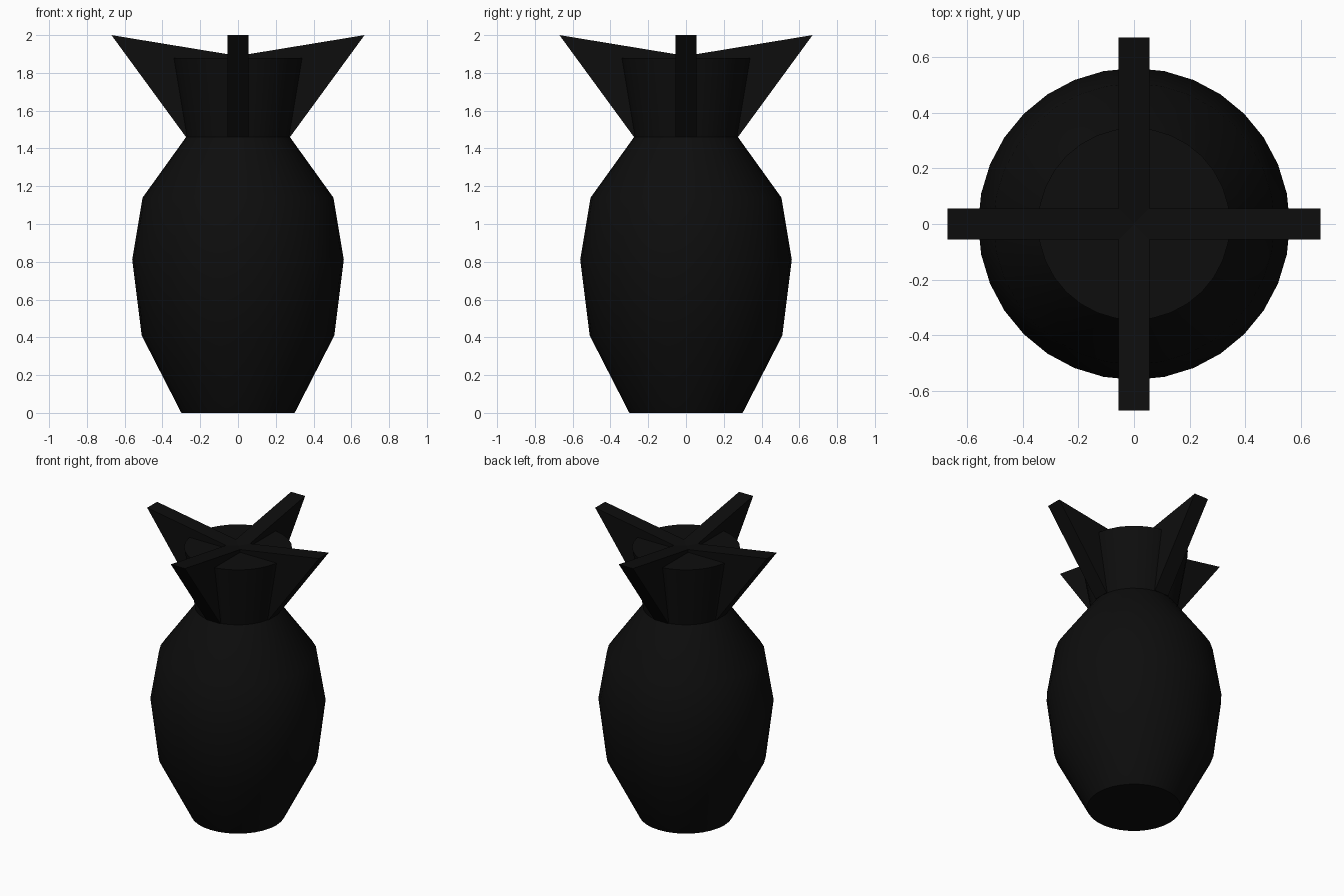
import bpy, bmesh, math

cube = bpy.data.objects.get("Cube")
if cube:
    bpy.data.objects.remove(cube, do_unlink=True)

SIDES = 32

# One near-black finish for every part
black = bpy.data.materials.new("black")
black.use_nodes = True
colour = (0.004, 0.004, 0.004, 1.0)
black.diffuse_color = colour
black.node_tree.nodes["Principled BSDF"].inputs["Base Color"].default_value = colour


def finish(name, bm, smooth=False):
    bmesh.ops.recalc_face_normals(bm, faces=bm.faces)
    mesh = bpy.data.meshes.new(name)
    bm.to_mesh(mesh)
    bm.free()
    obj = bpy.data.objects.new(name, mesh)
    bpy.context.collection.objects.link(obj)
    mesh.materials.append(black)
    if smooth:
        bpy.ops.object.select_all(action='DESELECT')
        obj.select_set(True)
        bpy.context.view_layer.objects.active = obj
        bpy.ops.object.shade_smooth_by_angle(angle=math.radians(30))
    return obj


def lathe(name, profile):
    """Closed turned solid from (radius, height) points."""
    bm = bmesh.new()
    rings = []
    for r, z in profile:
        angles = [2 * math.pi * i / SIDES for i in range(SIDES)]
        rings.append([bm.verts.new((r * math.cos(a), r * math.sin(a), z)) for a in angles])
    for low, high in zip(rings, rings[1:]):
        for i in range(SIDES):
            j = (i + 1) % SIDES
            bm.faces.new((low[i], low[j], high[j], high[i]))
    bm.faces.new(rings[0])
    bm.faces.new(rings[-1])
    return finish(name, bm, smooth=True)


def fin(name, angle):
    """Flat V-topped plate through the axis, with two flared tips."""
    half = 0.055
    right = [(0.275, 1.46), (0.67, 2.0)]
    outline = right + [(0, 1.89)] + [(-x, z) for x, z in reversed(right)] + [(0, 1.46)]
    bm = bmesh.new()
    front = [bm.verts.new((x, -half, z)) for x, z in outline]
    back = [bm.verts.new((x, half, z)) for x, z in outline]
    # Each side is split at the centre line so its faces stay convex
    for v in (front, back):
        bm.faces.new((v[0], v[1], v[2], v[5]))
        bm.faces.new((v[2], v[3], v[4], v[5]))
    for i in range(len(outline)):
        j = (i + 1) % len(outline)
        bm.faces.new((front[i], front[j], back[j], back[i]))
    obj = finish(name, bm)
    obj.rotation_euler.z = angle
    return obj


# Faceted, bulging body
lathe("body", [(0.30, 0), (0.51, 0.41), (0.56, 0.81), (0.505, 1.14), (0.275, 1.46)])

# Flared crown with a flat top
lathe("crown", [(0.275, 1.46), (0.345, 1.88)])

# Two crossing fins
fin("side_fin", 0)
fin("front_back_fin", math.pi / 2)
